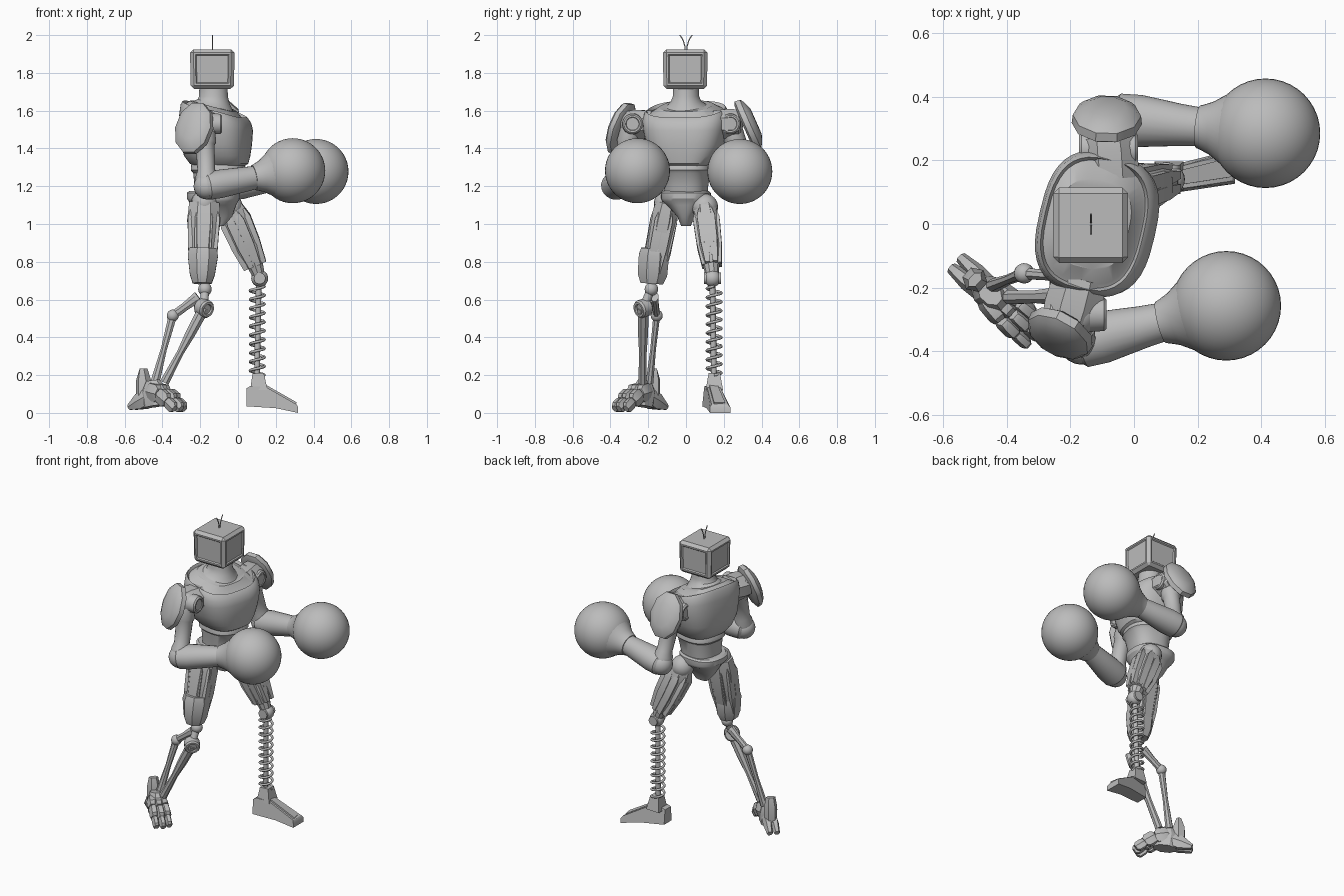
import bpy, bmesh, math
from mathutils import Vector as V

cube = bpy.data.objects.get("Cube")
if cube:
    bpy.data.objects.remove(cube)

grey = bpy.data.materials.new("plain_grey")
grey.use_nodes = True
grey.diffuse_color = (0.5, 0.5, 0.5, 1)
grey.node_tree.nodes["Principled BSDF"].inputs["Base Color"].default_value = (0.5, 0.5, 0.5, 1)
X, Y, Z = V((1, 0, 0)), V((0, 1, 0)), V((0, 0, 1))


def finish(name, bm):
    bmesh.ops.recalc_face_normals(bm, faces=bm.faces)
    mesh = bpy.data.meshes.new(name)
    bm.to_mesh(mesh)
    bm.free()
    mesh.materials.append(grey)
    ob = bpy.data.objects.new(name, mesh)
    bpy.context.collection.objects.link(ob)


def loft(name, rings):
    bm = bmesh.new()
    rows = [[bm.verts.new(p) for p in r] for r in rings]
    n = len(rows[0])
    for a, b in zip(rows, rows[1:]):
        for i in range(n):
            j = (i + 1) % n
            bm.faces.new((a[i], a[j], b[j], b[i]))
    bm.faces.new(rows[0])
    bm.faces.new(rows[-1])
    finish(name, bm)


def limb(name, p0, p1, stations, n=20, ref=Z):
    """Loft from p0 to p1; stations are (fraction, half size along ref, half size across)."""
    p0, p1 = V(p0), V(p1)
    axis = (p1 - p0).normalized()
    u = (ref - axis * ref.dot(axis)).normalized()
    v = axis.cross(u)
    grow = 1 / math.cos(math.pi / n)
    angles = [2 * math.pi * (i + 0.5) / n for i in range(n)]
    loft(name, [[p0.lerp(p1, t) + u * a * grow * math.cos(k) + v * b * grow * math.sin(k)
                 for k in angles] for t, a, b in stations])


def rod(name, p0, p1, r, n=14, r2=None):
    ref = X if abs((V(p1) - V(p0)).normalized().z) > 0.8 else Z
    limb(name, p0, p1, [(0, r, r), (1, r2 or r, r2 or r)], n, ref)


def ball(name, c, r, seg=20):
    bm = bmesh.new()
    bmesh.ops.create_uvsphere(bm, u_segments=seg, v_segments=seg // 2 + 2, radius=r)
    bmesh.ops.translate(bm, verts=bm.verts, vec=c)
    finish(name, bm)


def body(name, stations, n=40, yaw=-0.2, power=0.8):
    """Stack of rounded rings; stations are (z, centre x, half depth, half width, forward drop)."""
    rings = []
    for z, cx, rx, ry, drop in stations:
        ring = []
        for i in range(n):
            c, s = math.cos(2 * math.pi * i / n), math.sin(2 * math.pi * i / n)
            x = rx * math.copysign(abs(c) ** power, c)
            y = ry * math.copysign(abs(s) ** power, s)
            ring.append((cx + x * math.cos(yaw) - y * math.sin(yaw),
                         x * math.sin(yaw) + y * math.cos(yaw), z - drop * c))
        rings.append(ring)
    loft(name, rings)


def tube(name, points, r):
    cu = bpy.data.curves.new(name, "CURVE")
    cu.dimensions = "3D"
    cu.bevel_depth, cu.bevel_resolution, cu.use_fill_caps = r, 2, True
    sp = cu.splines.new("POLY")
    sp.points.add(len(points) - 1)
    for p, co in zip(sp.points, points):
        p.co = (*co, 1)
    cu.materials.append(grey)
    bpy.context.collection.objects.link(bpy.data.objects.new(name, cu))


# Torso: chest shell with recessed collar, flared neck, abdomen and pelvis
body("chest", [(1.30, -.10, .12, .115, 0), (1.32, -.10, .15, .145, 0), (1.36, -.11, .168, .178, 0),
               (1.42, -.115, .18, .206, 0), (1.50, -.115, .184, .222, .005), (1.555, -.12, .18, .226, .025),
               (1.595, -.125, .168, .217, .04), (1.608, -.125, .158, .207, .045), (1.59, -.125, .15, .198, .045),
               (1.595, -.125, .143, .186, .045), (1.625, -.13, .115, .14, .03)], yaw=-.23, power=.72)
body("neck", [(1.60, -.13, .12, .14, .035), (1.63, -.13, .1, .1, .025), (1.65, -.13, .085, .08, .01),
              (1.675, -.13, .077, .07, 0), (1.72, -.13, .075, .068, 0)], power=1)
body("abdomen", [(1.13, -.12, .11, .11, 0), (1.2, -.11, .118, .115, 0), (1.27, -.105, .13, .125, 0),
                 (1.285, -.105, .143, .138, 0), (1.315, -.105, .14, .135, 0), (1.33, -.105, .13, .13, 0)])
body("pelvis", [(.99, -.12, .045, .025, 0), (1.04, -.12, .09, .045, 0), (1.1, -.125, .115, .1, 0),
                (1.12, -.13, .13, .125, 0), (1.135, -.13, .14, .13, 0), (1.165, -.13, .14, .13, 0),
                (1.175, -.13, .125, .12, 0)], yaw=-.1)

# Head: bevelled box with recessed panels on its four sides
bm = bmesh.new()
bmesh.ops.create_cube(bm, size=1)
for v in bm.verts:
    k = 1 if v.co.z > 0 else 0.97
    v.co = (-.136 + v.co.x * .236 * k, -.004 + v.co.y * .237 * k, 1.82 + v.co.z * .21)
bmesh.ops.bevel(bm, geom=bm.edges[:], offset=.018, segments=1, affect="EDGES")
sides = [f for f in bm.faces if f.calc_area() > .02 and abs(f.normal.z) < .5]
for thickness, depth in ((.014, 0), (.008, -.007)):
    bmesh.ops.inset_individual(bm, faces=sides, thickness=thickness, depth=depth)
finish("head", bm)
for s in (-1, 1):
    tube("antenna", [(-.135, s * (.004 + .028 * t * t), 1.92 + .08 * t) for t in (0, .3, .6, .8, 1)], .003)


# Arms: shoulder joint, pauldron, upper arm, forearm and round glove
def arm(side, joint, pad, pad_normal, elbow, glove):
    joint, pad, elbow, glove = V(joint), V(pad), V(elbow), V(glove)
    out = V(pad_normal).normalized()
    inner = V((joint.x + .01, joint.y * .6, joint.z))
    ball(side + "_shoulder_ball", joint, .068)
    limb(side + "_shoulder_block", inner, joint.lerp(pad, .5),
         [(0, .07, .085), (.6, .08, .09), (.9, .075, .085), (1, .06, .07)], 8)
    for s in (-1, 1):
        limb(side + "_shoulder_cap", joint + X * s * .04, joint + X * s * .092,
             [(0, .056, .056), (.85, .053, .053), (1, .045, .045), (1, .036, .036), (.9, .033, .033)])
    limb(side + "_pauldron", pad - out * .035, pad + out * .035,
         [(0, .12, .085), (.15, .14, .105), (.55, .138, .102), (.75, .12, .088), (1, .075, .055)], 10)
    limb(side + "_upper_arm", joint, elbow, [(0, .055, .055), (.3, .058, .058), (.34, .05, .05),
         (.75, .046, .048), (.85, .058, .06), (1, .055, .06)], 16, X)
    ball(side + "_elbow", elbow, .07)
    aim = (glove - elbow).normalized()
    wrist = glove - aim * .2
    limb(side + "_forearm", elbow - aim * .02, wrist,
         [(0, .055, .06), (.08, .073, .08), (.3, .075, .082), (.75, .066, .066), (1, .06, .06)], 20)
    limb(side + "_glove_cuff", glove - aim * .215, glove - aim * .09,
         [(0, .05, .05), (0, .067, .067), (.1, .071, .071), (.35, .084, .084), (.65, .109, .109), (1, .143, .143)], 32)
    ball(side + "_glove", glove, .172, 40)


arm("near", (-.178, -.283, 1.53), (-.238, -.352, 1.51), (-.46, -.82, .35), (-.165, -.372, 1.2), (.29, -.257, 1.282))
arm("far", (-.08, .235, 1.53), (-.085, .338, 1.53), (.02, .9, .4), (-.05, .33, 1.195), (.413, .285, 1.278))


# Thighs: faceted core with long raised plates
def thigh(side, top, end, stations):
    top, end = V(top), V(end)
    limb(side + "_thigh", top, end, stations, 8, X)
    ball(side + "_hip", top, .07)
    axis = (end - top).normalized()
    u = (X - axis * X.dot(axis)).normalized()
    w = axis.cross(u)
    for d, shift, reach in ((u, w, .064), (-u, w, .064), (w, u, .05), (-w, u, .05)):
        for s in (-1, 1):
            off = d * reach + shift * s * .026
            limb(side + "_thigh_plate", top.lerp(end, .1) + off, end + off * .8,
                 [(0, .008, .008), (.15, .022, .022), (.6, .022, .022), (1, .012, .012)], 4, d)


thigh("spring", (-.045, .1, 1.09), (.09, .137, .78),
      [(0, .065, .055), (.2, .082, .065), (.7, .077, .06), (1, .05, .045)])
thigh("piston", (-.178, -.1, 1.11), (-.19, -.172, .74),
      [(0, .08, .06), (.25, .088, .072), (.7, .07, .07), (1, .05, .06)])
limb("piston_knee_cuff", (-.185, -.167, .87), (-.19, -.181, .685),
     [(0, .072, .07), (.2, .08, .08), (.75, .066, .078), (1, .05, .06)], 8, X)

# Spring leg: knee, coil, rod and wedge foot
knee = V((.115, .14, .712))
ball("spring_knee", knee, .045)
rod("spring_knee_pin", knee - Y * .045, knee + Y * .045, .03)
rod("spring_knee_socket", (.085, .132, .8), knee, .045, 10, .03)
rod("spring_rod", (.1, .148, .18), (.11, .14, .7), .015)
tube("coil_spring", [(.102 + .038 * math.cos(i * math.pi / 8), .149 + .038 * math.sin(i * math.pi / 8),
                      .2 + .47 * i / 160) for i in range(161)], .0075)
rod("spring_ankle", (.11, .15, .12), (.107, .15, .21), .046, 4, .03)
outline = [(.045, .035), (.045, .13), (.065, .142), (.15, .136), (.31, .045), (.318, .03), (.318, 0), (.2, .025)]
loft("wedge_foot", [[(x, .125 + .2 * (x - .04) + s * (.04 + .05 * (x - .04) - .01 * (z > .04)), z)
                     for x, z in outline] for s in (-1, 1)])
limb("foot_ridge", (.13, .143, .138), (.3, .177, .045), [(0, .016, .022), (1, .012, .03)], 4)

# Piston leg: double joint, two shin bars
ball("piston_knee", (-.175, -.183, .655), .036)
joint, back = V((-.18, -.226, .555)), V((-.345, -.155, .515))
pin = V((.6, -.75, -.25)).normalized() * .034
rod("piston_neck", (-.175, -.183, .66), joint, .022)
limb("piston_joint", joint - pin, joint + pin, [(0, .04, .04), (.15, .047, .047), (.85, .047, .047),
     (1, .04, .04), (1, .028, .028), (.85, .025, .025)], 16)
limb("upper_link", joint + V((-.03, .06, .06)), back, [(0, .03, .02), (.5, .022, .016), (1, .022, .018)], 8)
ball("link_ball", back, .032)
ankle = V((-.42, -.205, .16))
limb("rear_shin", back, ankle + V((-.02, .012, 0)), [(0, .022, .018), (.5, .016, .015), (1, .024, .02)], 8, X)
limb("front_shin", joint, ankle + V((.03, -.025, 0)),
     [(0, .03, .03), (.35, .026, .026), (.6, .018, .02), (1, .024, .022)], 8, X)

# Clawed foot: chunky jointed toes forward, heel and spur behind
fwd, across = V((.74, -.67, 0)), V((.67, .74, 0))
base = V((-.437, -.232, 0))
limb("foot_core", base + Z * .17 - fwd * .02, base + Z * .035, [(0, .04, .03), (.4, .075, .05), (1, .07, .045)], 8, fwd)
for k in (-1, 0, 1):
    path = [base + fwd * (f - .012 * abs(k)) + across * k * w + Z * h
            for f, w, h in ((-.01, .026, .115), (.07, .037, .1), (.132, .04, .06), (.185, .04, .022))]
    for a, b, r in zip(path, path[1:], (.046, .04, .03)):
        limb("toe_joint", a, b, [(0, r * .8, r * .5), (.2, r, r * .6), (.8, r, r * .6), (1, r * .6, r * .5)], 6)
for s in (-1, 1):
    limb("heel_claw", base - fwd * .03 + across * s * .018 + Z * .09, base - fwd * .165 + across * s * .022 + Z * .03,
         [(0, .04, .023), (.5, .042, .025), (1, .015, .016)], 6)
limb("heel_spur", base - fwd * .085 + Z * .08, base - fwd * .085 + Z * .235,
     [(0, .035, .035), (.6, .035, .035), (1, .015, .025)], 6, fwd)

# Shade rounded parts smooth and keep creases
bpy.ops.object.select_all(action="DESELECT")
for ob in bpy.context.scene.objects:
    if ob.type == "MESH":
        ob.select_set(True)
        bpy.context.view_layer.objects.active = ob
bpy.ops.object.shade_smooth_by_angle(angle=math.radians(32))
